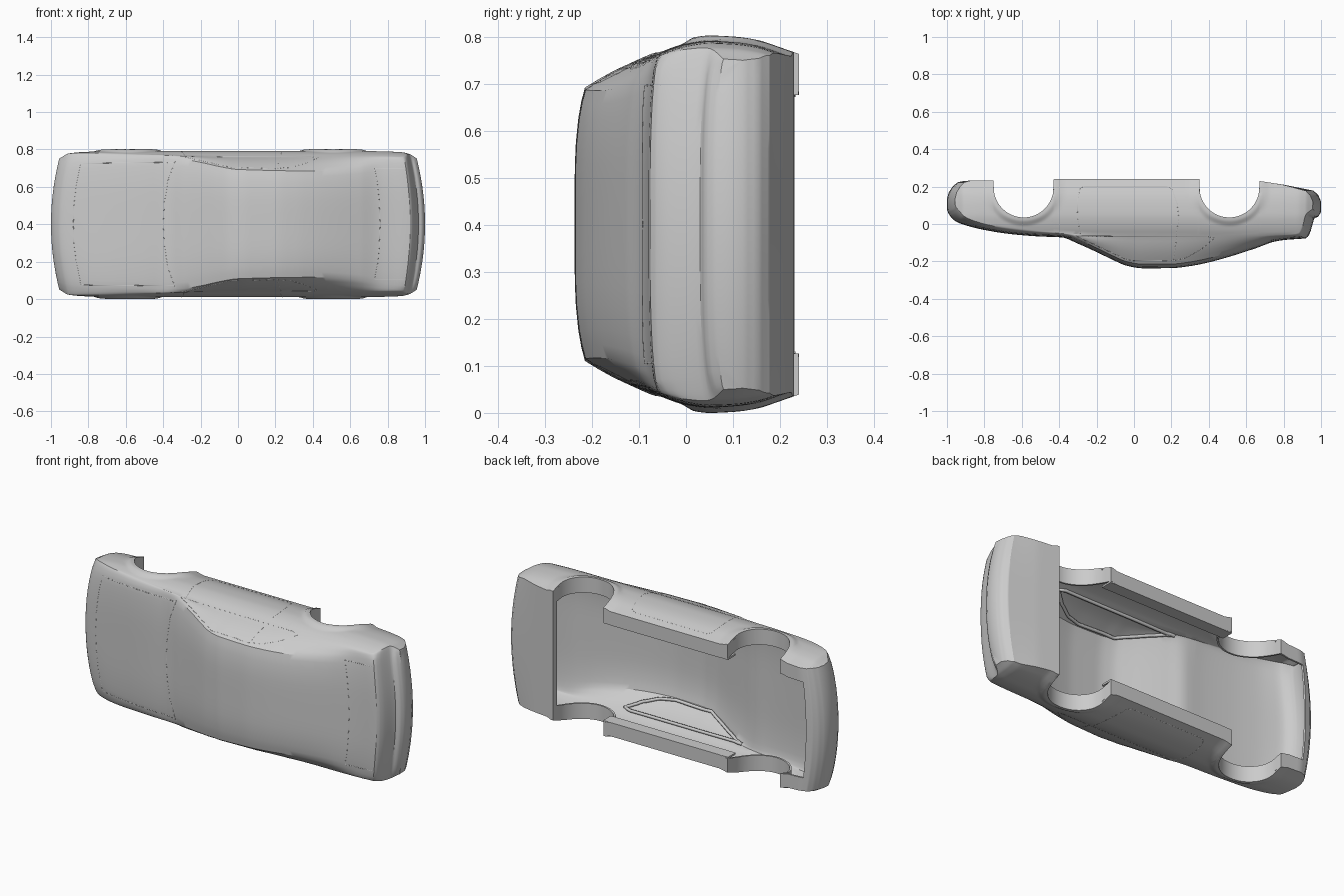
import bpy, bmesh, math
from mathutils import Vector
from mathutils.bvhtree import BVHTree

if "Cube" in bpy.data.objects:
    bpy.data.objects.remove(bpy.data.objects["Cube"])

MID = 0.401                      # height of the car's centre plane
ARCHES, ARCH_R, ARCH_Y = (-0.59, 0.51), 0.16, 0.195


def smooth(t):
    t = max(0.0, min(1.0, t))
    return t * t * (3 - 2 * t)


def linear(keys, x):
    if x <= keys[0][0]:
        return keys[0][1]
    for (a, p), (b, q) in zip(keys, keys[1:]):
        if x <= b:
            return p + (q - p) * (x - a) / (b - a)
    return keys[-1][1]


def curve(keys, x):
    """Cubic through the keys, without overshoot."""
    if x <= keys[0][0]:
        return keys[0][1]
    if x >= keys[-1][0]:
        return keys[-1][1]
    d = [(q[1] - p[1]) / (q[0] - p[0]) for p, q in zip(keys, keys[1:])]
    i = next(n for n in range(len(d)) if x <= keys[n + 1][0])

    def slope(n):
        if n == 0 or n == len(d):
            return d[min(n, len(d) - 1)]
        return 0 if d[n - 1] * d[n] <= 0 else 2 * d[n - 1] * d[n] / (d[n - 1] + d[n])
    h = keys[i + 1][0] - keys[i][0]
    t = (x - keys[i][0]) / h
    return ((2*t**3 - 3*t*t + 1) * keys[i][1] + (t**3 - 2*t*t + t) * h * slope(i)
            + (3*t*t - 2*t**3) * keys[i + 1][1] + (t**3 - t*t) * h * slope(i + 1))


# Body guide curves along the length
TOP = [(-1, .075), (-.985, .045), (-.95, .012), (-.9, -.007), (-.8, -.032), (-.65, -.055),
       (-.5, -.067), (-.39, -.071), (-.3, -.105), (-.2, -.15), (-.1, -.198), (-.04, -.223),
       (.05, -.237), (.2, -.236), (.3, -.225), (.4, -.205), (.5, -.178), (.65, -.13),
       (.76, -.092), (.82, -.084), (.92, -.076), (.94, -.05), (.955, 0), (.965, .03),
       (.985, .04), (1, .065)]
BELT = [(-1, .095), (-.95, .04), (-.85, .01), (-.7, -.018), (-.5, -.037), (-.35, -.05),
        (-.2, -.06), (.5, -.062), (.75, -.06), (.9, -.05), (.94, -.015), (.965, .05), (1, .08)]
RAIL = [(-1, .31), (-.9, .325), (-.4, .345), (-.3, .345), (-.2, .33), (-.1, .308), (0, .292),
        (.4, .284), (.6, .295), (.76, .315), (.92, .33), (1, .31)]
SAG = [(-1, .01), (-.45, .013), (-.25, .022), (.5, .022), (.8, .013), (1, .01)]
PLAN = [(-1, .9), (-.95, .965), (-.85, .985), (-.6, 1), (.6, 1), (.9, .985), (.96, .96), (1, .9)]
SIDE = [(-.1, .345), (-.07, .357), (-.03, .375), (0, .384), (.05, .391), (.1, .389),
        (.15, .382), (.2, .366), (.24, .352)]
UNDER = [(-1, .135), (-.99, .17), (-.97, .2), (-.945, .222), (-.9, .233), (-.75, .232),
         (-.43, .24), (.35, .24), (.67, .23), (.8, .21), (.96, .178), (.985, .155), (1, .12)]
ACROSS = [0, .15, .3, .45, .6, .78, .9, 1]
N_UP, N_SIDE = 5, 16


def bottom(x):
    for c in ARCHES:
        if abs(x - c) <= ARCH_R + 1e-6:
            return ARCH_Y - math.sqrt(max(0, ARCH_R**2 - (x - c)**2))
    return linear(UNDER, x)


def section(x):
    """Half cross-section from roof centre, down the side, to underside centre."""
    top, belt, low, plan = curve(TOP, x), curve(BELT, x), bottom(x), curve(PLAN, x)
    sag = min(curve(SAG, x), .5 * (belt - top))
    rail = curve(RAIL, x)
    ub = curve(SIDE, belt) * plan
    rail = min(rail, ub - .01)
    pts = [(rail * t, top + sag * t**4) for t in ACROSS]
    for j in range(1, N_UP + 1):
        t = j / N_UP
        pts.append((rail + (ub - rail) * t + .008 * math.sin(math.pi * t),
                    top + sag + (belt - top - sag) * t))
    for j in range(1, N_SIDE + 1):
        y = belt + (low - belt) * j / N_SIDE
        flare = max(smooth((.21 - math.hypot(x - c, y - ARCH_Y)) / .035) for c in ARCHES)
        pts.append((curve(SIDE, y) * plan + .01 * flare, y))
    edge = pts[-1][0]
    pts += [(edge * t, low) for t in ACROSS[-2::-1]]
    out = []
    for u, y in pts:                       # bow the nose and tail in plan
        bow = .055 * (u / .39)**2 * smooth((abs(x) - .75) / .25)
        out.append(Vector((x * (1 - bow), y, u)))
    return out


# Stations: even spacing, dense ends, and around each wheel arch
xs = [-1 + i / 45 for i in range(91)]
xs += [s * v for s in (-1, 1) for v in (.995, .99, .985, .975, .97, .965, .96, .95, .945, .94, .93, .92)]
xs = [x for x in xs if all(abs(x - c) > ARCH_R + .004 for c in ARCHES)]
for c in ARCHES:
    xs += [c - ARCH_R - .001, c + ARCH_R + .001]
    xs += [c - ARCH_R * math.cos(math.pi * i / 24) for i in range(25)]
xs.sort()
xs = [x for i, x in enumerate(xs) if i == 0 or x - xs[i - 1] > .0005]

# Body shell: loft half the car, then mirror and thicken
bm = bmesh.new()
rows = [[bm.verts.new(p) for p in section(x)] for x in xs]
last = len(rows[0]) - 1
flange = last - 5
for i, (a, b) in enumerate(zip(rows, rows[1:])):
    closed = xs[i + 1] < -.91 or xs[i] > .669
    for k in range(last):
        if k < flange or closed:
            bm.faces.new((a[k], a[k + 1], b[k + 1], b[k]))
for r in (rows[0], rows[-1]):              # nose and tail faces
    for k in range(7):
        bm.faces.new((r[k], r[k + 1], r[last - k - 1], r[last - k]))
    bm.faces.new(r[7:last - 6])
bmesh.ops.delete(bm, geom=[v for v in bm.verts if not v.link_faces], context='VERTS')
bmesh.ops.recalc_face_normals(bm, faces=bm.faces[:])
bm.normal_update()
roof = min(bm.faces, key=lambda f: f.calc_center_median().y)
if roof.normal.y > 0:
    bmesh.ops.reverse_faces(bm, faces=bm.faces[:])
tree = BVHTree.FromBMesh(bm)
mesh = bpy.data.meshes.new("body_shell")
bm.to_mesh(mesh)
bm.free()
body = bpy.data.objects.new("body_shell", mesh)
bpy.context.collection.objects.link(body)
body.location.z = MID
mir = body.modifiers.new("mirror", 'MIRROR')
mir.use_axis = (False, False, True)
mir.merge_threshold = .0002
sol = body.modifiers.new("thickness", 'SOLIDIFY')
sol.thickness, sol.offset = .01, -1
bpy.context.view_layer.objects.active = body
body.select_set(True)
for m in ("mirror", "thickness"):
    bpy.ops.object.modifier_apply(modifier=m)
bpy.ops.object.shade_smooth_by_angle(angle=math.radians(32))


# Panel lines laid into the surface on both halves
def seam(name, path, from_side, radius=.0022, depth=.0014):
    data = bpy.data.curves.new(name, 'CURVE')
    data.dimensions, data.bevel_depth, data.bevel_resolution = '3D', radius, 1
    pts = []
    for (a, b), (c, d) in zip(path, path[1:]):
        n = max(1, int(math.hypot(c - a, d - b) / .015))
        for i in range(n + 1):
            p, q = a + (c - a) * i / n, b + (d - b) * i / n
            if from_side:
                hit = tree.ray_cast(Vector((p, q, 1)), Vector((0, 0, -1)))
            else:
                hit = tree.ray_cast(Vector((p, -1, q + 1e-4)), Vector((0, 1, 0)))
            if hit[0] is not None:
                pt = hit[0] - hit[1] * depth
                if not pts or (pt - pts[-1]).length > 1e-4:
                    pts.append(pt)
    for s in (1, -1):
        sp = data.splines.new('POLY')
        sp.points.add(len(pts) - 1)
        for point, v in zip(sp.points, pts):
            point.co = (v.x, v.y, v.z * s, 1)
    ob = bpy.data.objects.new(name, data)
    ob.location.z = MID
    bpy.context.collection.objects.link(ob)


window = [(-.31, -.064), (-.2, -.115), (-.03, -.195), (.2, -.198), (.28, -.18), (.36, -.135),
          (.43, -.075), (.39, -.065), (-.31, -.064)]
door = [(-.285, -.055), (-.303, .03), (-.3, .14), (-.29, .185), (-.27, .2), (.18, .2),
        (.205, .185), (.23, .11), (.24, .03), (.225, -.055)]
seam("side_window_line", window, True)
seam("window_inner_frame", window, True, .009, .017)
seam("window_pillar_line", [(.21, -.197), (.23, -.065)], True)
seam("door_line", door, True)
seam("bonnet_line", [(-.34, .33), (-.84, .325), (-.865, .2), (-.877, .1), (-.88, 0)], False)
seam("windscreen_line", [(-.4, 0), (-.393, .12), (-.375, .23), (-.335, .34)], False)
seam("boot_line", [(.76, 0), (.755, .12), (.745, .22), (.73, .295), (.91, .295)], False)

# Inner sill walls
for s, side in ((1, "left"), (-1, "right")):
    bpy.ops.mesh.primitive_cube_add(size=1, location=(-.04, .205, MID + s * .28))
    sill = bpy.context.object
    sill.name = side + "_inner_sill"
    sill.scale = (.78, .068, .01)
